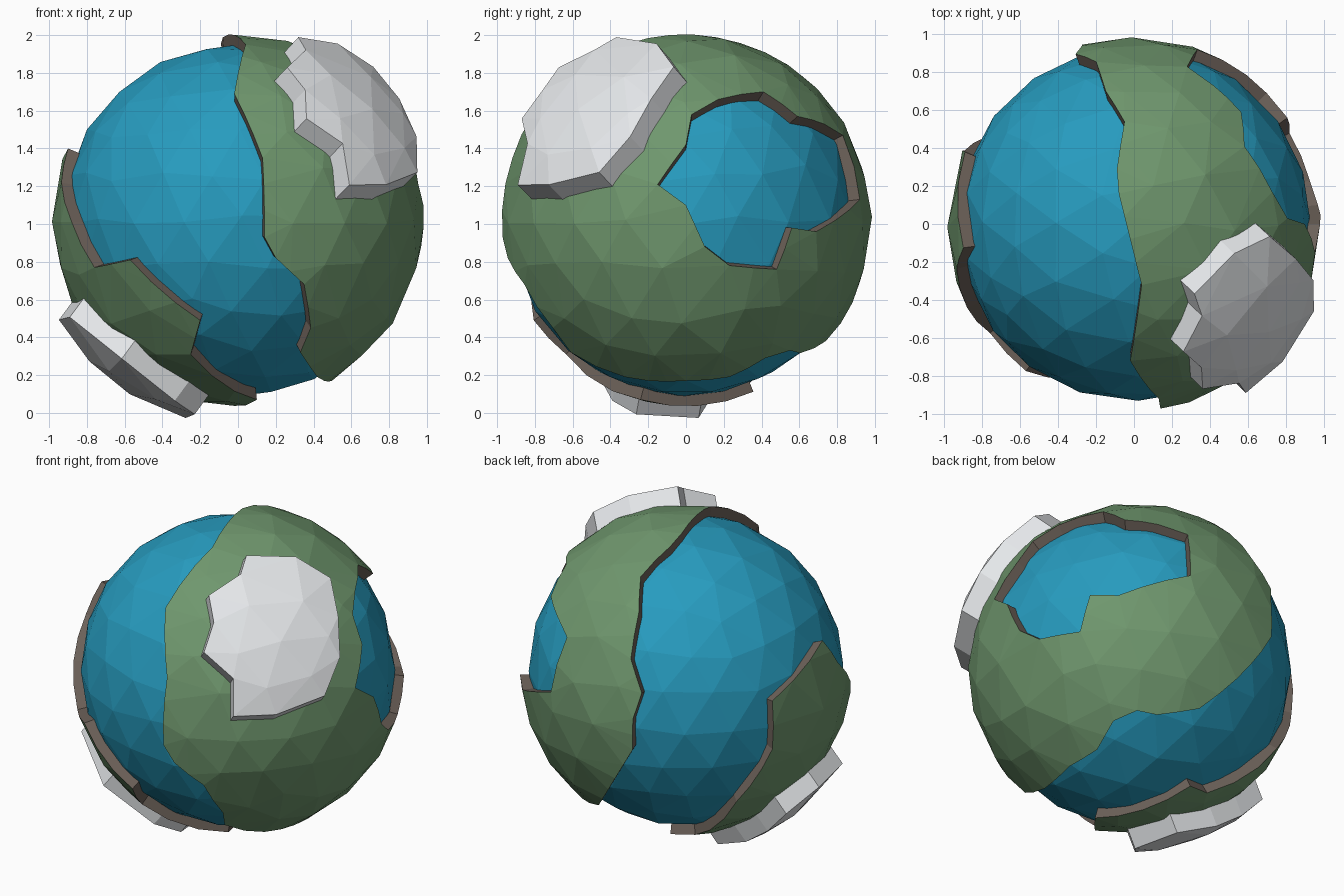
import bpy, bmesh, random
from math import radians, sin, cos, sqrt, ceil
from mathutils import Vector
from mathutils.geometry import delaunay_2d_cdt

if "Cube" in bpy.data.objects:
    bpy.data.objects.remove(bpy.data.objects["Cube"])

random.seed(4)
CENTRE = Vector((0, 0, 1.02))
R_LAND, R_SEA, R_SNOW = 0.985, 0.933, 1.085


def material(name, rgb):
    m = bpy.data.materials.new(name)
    m.diffuse_color = (*rgb, 1)
    m.use_nodes = True
    m.node_tree.nodes["Principled BSDF"].inputs["Base Color"].default_value = m.diffuse_color
    return m


SEA = material("sea_blue", (0.02, 0.33, 0.52))
GRASS = material("grass_green", (0.16, 0.31, 0.155))
ROCK = material("rock_brown", (0.15, 0.12, 0.10))
SNOW = material("snow_white", (0.78, 0.80, 0.82))

# Viewing directions (azimuth from the front, elevation) used to lay out coastlines
VIEWS = {"F": (0, 0), "R": (90, 0), "T": (0, 90),
         "A": (35, 25), "B": (215, 25), "C": (138, -29)}


def on_globe(view, points):
    """Directions of globe points given as flat (right, up) offsets in a view."""
    az, el = map(radians, VIEWS[view])
    right = Vector((cos(az), sin(az), 0))
    up = Vector((-sin(az) * sin(el), cos(az) * sin(el), cos(el)))
    out = Vector((sin(az) * cos(el), -cos(az) * cos(el), sin(el)))
    return [(right * a + up * b + out * sqrt(max(0, R_LAND ** 2 - a * a - b * b))).normalized()
            for a, b in points]


def globe_points(jitter):
    """Irregular, evenly spread directions."""
    bm = bmesh.new()
    bmesh.ops.create_icosphere(bm, subdivisions=4, radius=1)
    bm.free()
    bm = bmesh.new()
    bmesh.ops.create_icosphere(bm, subdivisions=3, radius=1)
    pts = []
    for v in bm.verts:
        v.co += Vector([random.uniform(-jitter, jitter) for _ in range(3)])
        pts.append(v.co.normalized())
    bm.free()
    return pts


def finish(bm, name, mats):
    me = bpy.data.meshes.new(name)
    bm.to_mesh(me)
    bm.free()
    ob = bpy.data.objects.new(name, me)
    for m in mats:
        me.materials.append(m)
    ob.location = CENTRE
    bpy.context.collection.objects.link(ob)
    return ob


def subdivided(loop, step):
    res = []
    for a, b in zip(loop, loop[1:] + loop[:1]):
        n = max(1, ceil((b - a).length / step))
        res += [a.lerp(b, i / n).normalized() for i in range(n)]
    return res


def inside(p, loops):
    odd = False
    for lp in loops:
        for a, b in zip(lp, lp[1:] + lp[:1]):
            if (a.y > p.y) != (b.y > p.y):
                if p.x < a.x + (p.y - a.y) * (b.x - a.x) / (b.y - a.y):
                    odd = not odd
    return odd


def plate(name, loops, centre, r_top, r_base, mats, inset=0.0, step=0.2, gap=0.09):
    """Raised curved plate bounded by loops, with a wall down to r_base."""
    c = Vector(centre).normalized()
    e1 = c.orthogonal().normalized()
    e2 = c.cross(e1)
    flat = lambda p: Vector((p.dot(e1), p.dot(e2))) / (1 + p.dot(c))

    def unflat(q):
        s = q.length_squared
        return (e1 * 2 * q.x + e2 * 2 * q.y + c * (1 - s)) / (1 + s)

    loops = [subdivided(lp, step) for lp in loops]
    loops2 = [[flat(p) for p in lp] for lp in loops]
    rim = [p for lp in loops for p in lp]
    verts, edges = [], []
    for lp in loops2:
        k, n = len(verts), len(lp)
        verts += lp
        edges += [(k + i, k + (i + 1) % n) for i in range(n)]
    for p in globe_points(0.035):
        if p.dot(c) > -0.9 and inside(flat(p), loops2) and min((p - q).length for q in rim) > gap:
            verts.append(flat(p))
    co, _, tris, *_ = delaunay_2d_cdt(verts, edges, [], 0, 1e-5)

    bm = bmesh.new()
    dirs = [unflat(q) for q in co]
    top = [bm.verts.new(d.lerp(c, inset).normalized() * r_top) for d in dirs]
    faces = []
    for t in tris:
        if inside(sum((co[i] for i in t), Vector((0, 0))) / 3, loops2):
            t = list(t)
            a, b, d = (dirs[i] for i in t)
            if (b - a).cross(d - a).dot(a + b + d) < 0:
                t.reverse()
            bm.faces.new([top[i] for i in t])
            faces.append(t)
    # walls along the open border
    half = {(t[i], t[(i + 1) % 3]) for t in faces for i in range(3)}
    base = {}
    for a, b in half:
        if (b, a) not in half:
            for i in (a, b):
                if i not in base:
                    base[i] = bm.verts.new(dirs[i] * r_base)
            f = bm.faces.new((top[b], top[a], base[a], base[b]))
            f.material_index = len(mats) - 1
    bmesh.ops.delete(bm, geom=[v for v in bm.verts if not v.link_faces], context='VERTS')
    return finish(bm, name, mats)


# Ocean ball
bm = bmesh.new()
bmesh.ops.create_icosphere(bm, subdivisions=3, radius=1)
for v in bm.verts:
    v.co += Vector([random.uniform(-0.03, 0.03) for _ in range(3)])
    v.co = v.co.normalized() * R_SEA
finish(bm, "ocean", [SEA])

# Main continent: coast runs down the front, under, up the back and over the top
coast = (on_globe("F", [(.04, .93), (-.02, .67), (.13, .33), (.14, -.09), (.20, -.20),
                        (.35, -.34), (.385, -.57), (.33, -.70), (.42, -.83)])
         + on_globe("R", [(-.2, -.85), (0, -.85), (.23, -.83), (.42, -.73), (.55, -.69)])
         + on_globe("C", [(.16, -.29), (.41, -.256), (.63, -.083), (.833, .167)])
         + on_globe("B", [(-.315, -.298), (-.262, -.143), (-.327, .06), (-.28, .333)])
         + on_globe("T", [(-.05, .54), (-.09, .29), (-.08, .16), (-.02, -.08)]))
# Inland sea cut out of it on the right side
lake = on_globe("R", [(-.15, .19), (0, .40), (.03, .56), (.17, .64), (.41, .68), (.59, .55),
                      (.73, .51), (.83, .45), (.92, .11), (.69, -.06), (.56, -.04),
                      (.48, -.26), (.23, -.24), (.1, -.14), (0, .08)])
plate("main_continent", [coast, lake], (.8, .2, .1), R_LAND, 0.89, [GRASS, ROCK])

# Small continent at the lower left
coast = (on_globe("F", [(-.90, .38), (-.935, .2), (-.88, -.01), (-.76, -.25), (-.57, -.21),
                        (-.20, -.53), (-.25, -.71), (.10, -.95)])
         + on_globe("C", [(.34, -.71), (.435, -.75)])
         + on_globe("B", [(.3, -.786), (.512, -.476), (.512, -.19)]))
plate("small_continent", [coast], (-.75, -.1, -.6), R_LAND, 0.89, [GRASS, ROCK])

# Snow cap on the main continent
cap = on_globe("A", [(.03, .66), (-.005, .55), (-.2, .42), (-.17, .255), (-.23, .07),
                     (-.05, -.09), (-.05, -.32), (.21, -.31), (.505, -.195), (.60, .04),
                     (.54, .52), (.33, .65)])
centre = sum(cap, Vector()) / len(cap)
plate("upper_snow_cap", [cap], centre, R_SNOW, 0.955, [SNOW], 0.13, 0.4, 0.14)

# Snow cap on the small continent
cap = (on_globe("F", [(-.83, -.41), (-.55, -.64), (-.26, -.87)])
       + [Vector(p).normalized() for p in [(-.15, -.25, -.94), (-.2, .09, -.96), (-.46, .16, -.85),
                                           (-.78, .2, -.55), (-.88, 0, -.42)]])
centre = sum(cap, Vector()) / len(cap)
plate("lower_snow_cap", [cap], centre, R_SNOW, 0.955, [SNOW], 0.13, 0.45, 0.14)
